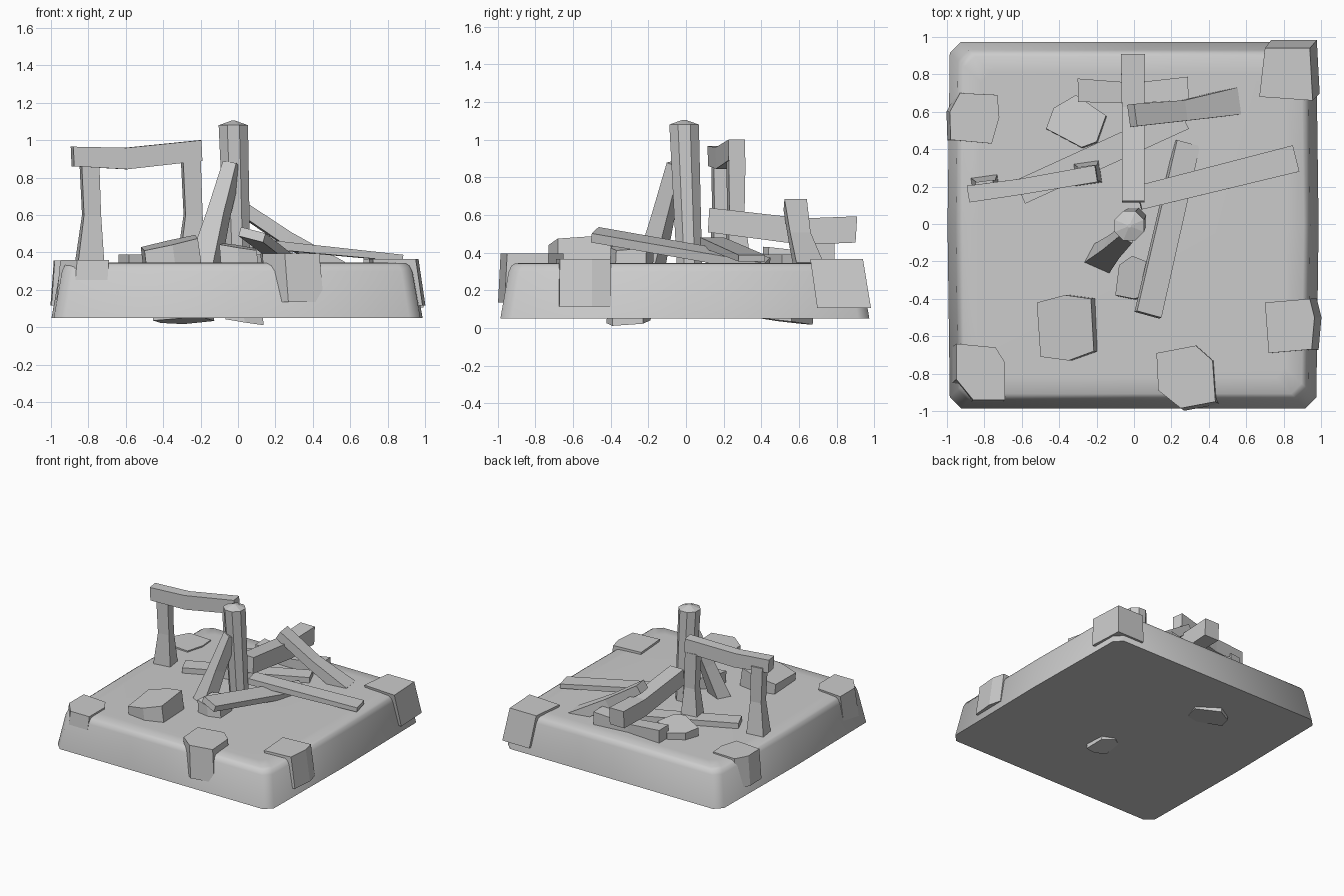
import bpy, bmesh
from math import cos, sin, pi, radians
from mathutils import Vector, Matrix

if "Cube" in bpy.data.objects:
    bpy.data.objects.remove(bpy.data.objects["Cube"])


def loft(name, rings):
    """Skin equal-length rings of points and cap both ends."""
    bm = bmesh.new()
    loops = [[bm.verts.new(p) for p in ring] for ring in rings]
    n = len(loops[0])
    for a, b in zip(loops, loops[1:]):
        for i in range(n):
            j = (i + 1) % n
            bm.faces.new((a[i], a[j], b[j], b[i]))
    bm.faces.new(loops[0][::-1])
    bm.faces.new(loops[-1])
    bmesh.ops.recalc_face_normals(bm, faces=bm.faces)
    me = bpy.data.meshes.new(name)
    bm.to_mesh(me)
    bm.free()
    ob = bpy.data.objects.new(name, me)
    bpy.context.collection.objects.link(ob)
    return ob


def beam(name, sections, ref=(0, 0, 1), roll=0.0):
    """Four-sided timber through (x, y, z, width, height) sections."""
    t = (Vector(sections[-1][:3]) - Vector(sections[0][:3])).normalized()
    side = t.cross(Vector(ref)).normalized()
    side.rotate(Matrix.Rotation(roll, 3, t))
    up = side.cross(t)
    rings = []
    for x, y, z, w, h in sections:
        c = Vector((x, y, z))
        rings.append([c + side * (a * w / 2) + up * (b * h / 2)
                      for a, b in ((-1, -1), (1, -1), (1, 1), (-1, 1))])
    return loft(name, rings)


def rock(name, outline, z, drop, tilt=(0, 0), grow=1.02):
    """Faceted block: tilted flat top, pushed down along drop."""
    cx = sum(p[0] for p in outline) / len(outline)
    cy = sum(p[1] for p in outline) / len(outline)
    c = Vector((cx, cy, z))
    top = [Vector((x, y, z + (x - cx) * tilt[0] + (y - cy) * tilt[1])) for x, y in outline]
    low = [c + (p - c) * grow + Vector(drop) for p in top]
    return loft(name, [low, top])


# Ground slab with soft rounded rim
def slab_ring(h, z):
    quarter = [(.992, 0), (.98, .92), (.92, .98), (0, .98)]
    pts = []
    for k in range(4):
        q = quarter if k % 2 == 0 else [(y, x) for x, y in quarter[::-1]]
        sx, sy = ((1, 1), (-1, 1), (-1, -1), (1, -1))[k]
        q = [(x * sx, y * sy) for x, y in (quarter if k % 2 == 0 else quarter[::-1])]
        pts += q[:-1]
    return [(x * h - .005, y * h - .006, z) for x, y in pts]


slab = loft("ground_slab", [slab_ring(h, z) for h, z in
            ((1, .05), (.955, .30), (.94, .33), (.92, .343), (.83, .346))])
bpy.context.view_layer.objects.active = slab
slab.select_set(True)
bpy.ops.object.shade_smooth_by_angle(angle=radians(62))
slab.select_set(False)

# Central post, eight-sided with a low crown
loft("central_post", [[(cx + r * cos(pi / 8 + i * pi / 4), cy + r * sin(pi / 8 + i * pi / 4), z)
                       for i in range(8)]
                      for cx, cy, r, z in ((0, .02, .072, .28), (-.025, -.01, .085, 1.08),
                                           (-.025, -.01, .01, 1.105))])
beam("post_brace", [(-.19, -.20, .28, .15, .11), (-.105, -.12, .60, .10, .09),
                    (-.03, -.05, .87, .08, .08)], ref=(.5, 1, 0))

# Gate frame
for name, x, y in (("gate_post_left", -.795, .185), ("gate_post_right", -.252, .265)):
    beam(name, [(x, y + .01, .30, .15, .13), (x + .012, y, .60, .092, .08),
                (x, y, .89, .095, .09)], ref=(-.14, 1, 0))
beam("gate_lintel", [(-.885, .16, .913, .09, .105), (-.60, .2, .902, .085, .115),
                     (-.20, .27, .945, .09, .11)])

# Fallen timbers
beam("fallen_beam", [(-.005, .12, .573, .12, .13), (-.005, .62, .512, .12, .14),
                     (-.005, .905, .523, .13, .14)])
beam("propped_plank", [(-.01, .58, .655, .12, .07), (.26, .605, .475, .11, .075),
                       (.54, .655, .31, .145, .09)])
beam("support_log", [(-.30, .715, .38, .125, .14), (0, .70, .35, .11, .13),
                     (.29, .725, .38, .125, .14)])
beam("long_plank", [(.025, .14, .455, .13, .05), (.865, .35, .37, .145, .035)])
beam("front_plank", [(.075, -.485, .495, .14, .05), (.285, .43, .335, .13, .05)], roll=.25)
beam("low_plank", [(-.61, .17, .365, .135, .05), (.265, .57, .365, .135, .05)])

# Boulders around the rim
rock("boulder_back_right", [(.67, .68), (.70, .94), (.94, .94), (.955, .66)],
     .365, (.035, .04, -.26))
rock("boulder_left", [(-.985, .60), (-.93, .70), (-.73, .69), (-.72, .57), (-.76, .43), (-.98, .45)],
     .357, (-.015, 0, -.24))
rock("boulder_front_left", [(-.95, -.64), (-.74, -.66), (-.69, -.74), (-.69, -.94), (-.86, -.94), (-.95, -.83)],
     .36, (-.02, -.02, -.24))
rock("boulder_front", [(.12, -.69), (.33, -.65), (.42, -.73), (.435, -.95), (.25, -.985), (.13, -.89)],
     .395, (.02, -.01, -.26))
rock("boulder_right", [(.70, -.42), (.94, -.40), (.965, -.50), (.95, -.67), (.72, -.69)],
     .365, (.035, 0, -.25))

# Boulders inside the slab, two of them poking out underneath
rock("boulder_inner", [(-.52, -.42), (-.37, -.38), (-.23, -.40), (-.215, -.68), (-.35, -.73), (-.50, -.71)],
     .452, (.04, 0, -.3), tilt=(.22, .08))
rock("boulder_hexagon", [(-.47, .51), (-.43, .62), (-.31, .69), (-.15, .58), (-.20, .44), (-.28, .41)],
     .415, (.02, -.02, -.38), tilt=(.02, -.12))
rock("boulder_centre", [(-.10, -.38), (-.08, -.22), (-.01, -.17), (.09, -.21), (.10, -.37), (0, -.40)],
     .432, (.035, -.02, -.4), tilt=(-.16, .06))
